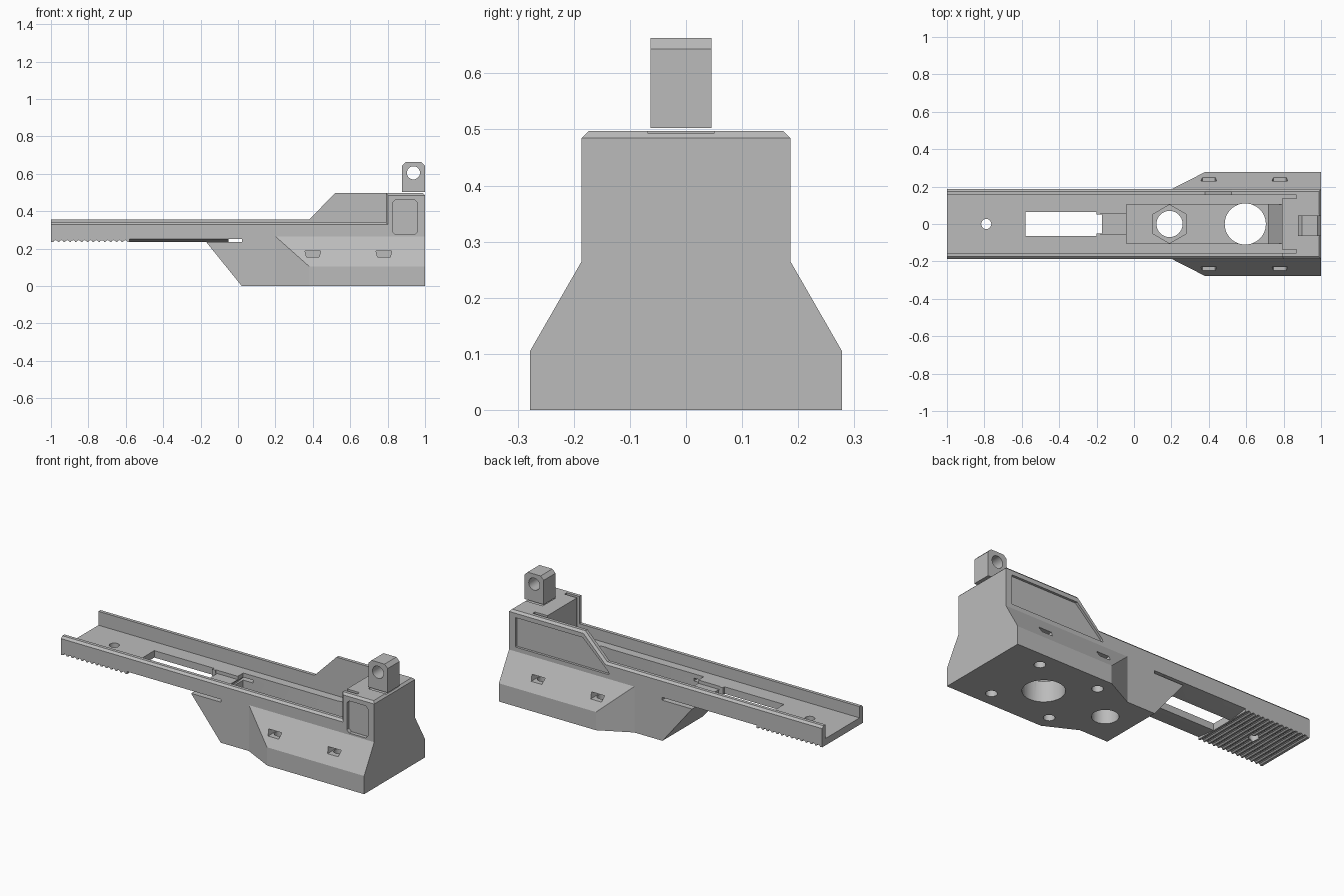
import bpy, bmesh, math
from mathutils import Matrix

if "Cube" in bpy.data.objects:
    bpy.data.objects.remove(bpy.data.objects["Cube"])

grey = bpy.data.materials.new("plain_grey")
grey.use_nodes = True
grey.diffuse_color = (0.5, 0.5, 0.5, 1)
grey.node_tree.nodes["Principled BSDF"].inputs["Base Color"].default_value = (0.5, 0.5, 0.5, 1)


def finish(name, bm):
    bmesh.ops.recalc_face_normals(bm, faces=bm.faces)
    mesh = bpy.data.meshes.new(name)
    bm.to_mesh(mesh)
    bm.free()
    mesh.materials.append(grey)
    obj = bpy.data.objects.new(name, mesh)
    bpy.context.collection.objects.link(obj)
    return obj


def prism(name, outline, y0, y1):
    """Side outline in x, z pushed along y."""
    bm = bmesh.new()
    face = bm.faces.new([bm.verts.new((x, y0, z)) for x, z in outline])
    new = bmesh.ops.extrude_face_region(bm, geom=[face])["geom"]
    bmesh.ops.translate(bm, vec=(0, y1 - y0, 0),
                        verts=[v for v in new if isinstance(v, bmesh.types.BMVert)])
    return finish(name, bm)


def box(name, x, y, z):
    return prism(name, [(x[0], z[0]), (x[1], z[0]), (x[1], z[1]), (x[0], z[1])], *y)


def hull(name, points):
    bm = bmesh.new()
    for p in points:
        bm.verts.new(p)
    bmesh.ops.convex_hull(bm, input=bm.verts)
    bmesh.ops.dissolve_limit(bm, angle_limit=0.01, verts=bm.verts, edges=bm.edges)
    return finish(name, bm)


def rod(name, center, radius, length, sides=40, along_y=False, radius2=None):
    bm = bmesh.new()
    bmesh.ops.create_cone(bm, cap_ends=True, segments=sides, radius1=radius,
                          radius2=radius if radius2 is None else radius2, depth=length)
    if along_y:
        bmesh.ops.rotate(bm, matrix=Matrix.Rotation(math.pi / 2, 3, 'X'), verts=bm.verts)
    bmesh.ops.translate(bm, vec=center, verts=bm.verts)
    return finish(name, bm)


def combine(target, other, operation='DIFFERENCE'):
    mod = target.modifiers.new("combine", 'BOOLEAN')
    mod.operation, mod.object, mod.solver = operation, other, 'EXACT'
    bpy.context.view_layer.objects.active = target
    bpy.ops.object.modifier_apply(modifier=mod.name)
    bpy.data.objects.remove(other)


# Long body with the raised rear wall
body = prism("receiver_body", [(-1, .235), (-.17, .235), (.02, 0), (1, 0), (1, .497),
                               (.52, .497), (.38, .355), (-1, .355)], -.186, .186)

# Open channel and low front rail
combine(body, box("cutter", (-1.1, .79), (-.155, .155), (.275, .7)))
combine(body, box("cutter", (-1.1, .79), (-.3, -.1), (.34, .7)))

# Chamfer the outer top rims
bm = bmesh.new()
bm.from_mesh(body.data)
rims = [e for e in bm.edges if all(abs(v.co.y) > .18 and v.co.z > .33 for v in e.verts)]
bmesh.ops.bevel(bm, geom=rims, offset=.012, segments=1, affect='EDGES')
bm.to_mesh(body.data)
bm.free()

# Flared lower housing
flare = []
for s in (-1, 1):
    flare += [(.2, s * .186, 0), (.2, s * .186, .265), (1, s * .186, .265)]
    flare += [(x, s * .278, z) for x in (.38, 1) for z in (0, .105)]
combine(body, hull("flare", flare), 'UNION')

# Deep pocket with sloped end, shallow step, and window in the floor
combine(body, prism("cutter", [(-.04, .6), (-.04, .12), (.72, .12), (.79, .275), (.79, .6)],
                    -.105, .105))
combine(body, box("cutter", (-.18, -.03), (-.055, .055), (.256, .4)))
combine(body, box("cutter", (-.58, -.2), (-.065, .065), (.1, .4)))
combine(body, box("cutter", (-.21, -.172), (-.05, .05), (.2, .4)))

# Vertical holes and hexagonal nut seat
combine(body, rod("cutter", (-.79, 0, .25), .027, .3, 24))
combine(body, rod("cutter", (.595, 0, .1), .11, .5, 48))
combine(body, rod("cutter", (.19, 0, .2), .103, .24, 6))
combine(body, rod("cutter", (.19, 0, .1), .07, .4))

for s in (-1, 1):
    # Guide slots running into the rear block
    combine(body, box("cutter", (.78, .87), sorted((s * .135, s * .155)), (.275, .7)))
    # Bolt holes with side nut slots
    for x in (.4, .78):
        combine(body, prism("cutter", [(x - .042, .187), (x + .042, .187), (x + .034, .155),
                                       (x - .034, .155)], *sorted((s * .15, s * .3))))
        combine(body, rod("cutter", (x, s * .19, .04), .03, .24, 24))
    # Sloped relief under the rails
    combine(body, hull("cutter", [(x, s * y, z) for x in (-.58, -.04)
                                  for y, z in ((.2, .234), (.2, .252), (.06, .234))]))

# Cross slot through the lower housing
combine(body, box("cutter", (-.05, .022), (-.3, .3), (.234, .25)))

# Grip serrations under the far end
for i in range(13):
    combine(body, rod("cutter", (-.975 + i * .031, 0, .233), .012, .5, 10, True))

# Side panel recesses
combine(body, prism("cutter", [(.36, .29), (.96, .29), (.96, .46), (.53, .46), (.365, .305)],
                    .172, .3))
combine(body, prism("cutter", [(.84, .275), (.945, .275), (.96, .29), (.96, .445), (.945, .46),
                               (.84, .46), (.825, .445), (.825, .29)], -.3, -.165))

# Shallow seat on top of the rear block
combine(body, box("cutter", (.88, 1.1), (-.068, .05), (.493, .6)))

# Pierced block above the rear
sight = prism("rear_block", [(.877, .503), (1, .503), (1, .643), (.98, .663),
                             (.897, .663), (.877, .643)], -.063, .045)
combine(sight, rod("cutter", (.938, 0, .605), .035, .4, 32, True))

for obj in (body, sight):
    bpy.ops.object.select_all(action='DESELECT')
    obj.select_set(True)
    bpy.context.view_layer.objects.active = obj
    bpy.ops.object.shade_smooth_by_angle(angle=math.radians(20))
